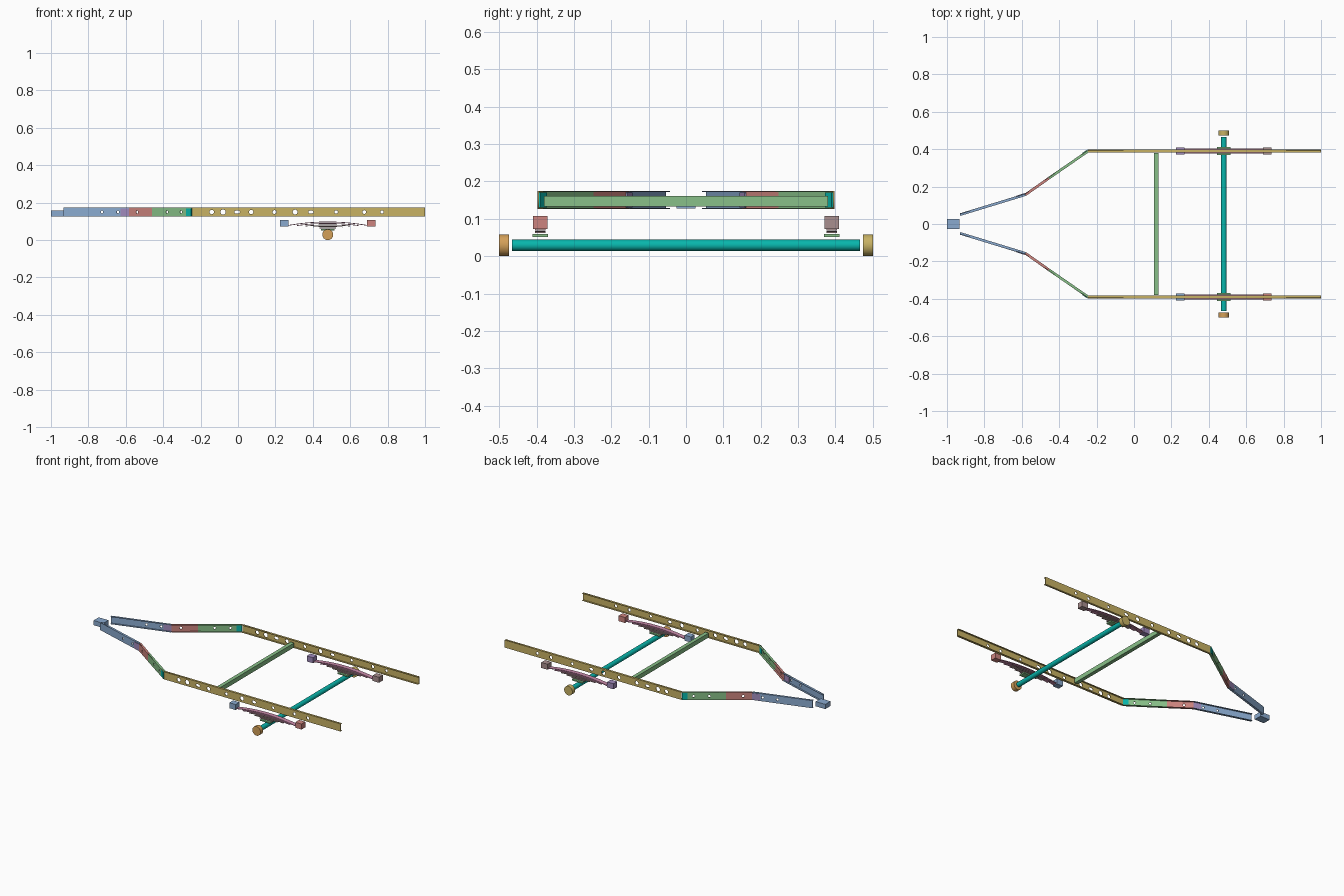
import bpy, bmesh
from math import sin, cos, pi, atan2
from mathutils import Matrix, Vector

cube = bpy.data.objects.get("Cube")
if cube:
    bpy.data.objects.remove(cube, do_unlink=True)


def material(name, *rgb):
    """Flat colour given as 0-255 display values."""
    lin = [((c / 255 + 0.055) / 1.055) ** 2.4 if c > 10 else c / 3295 for c in rgb]
    m = bpy.data.materials.new(name)
    m.use_nodes = True
    m.diffuse_color = (*lin, 1)
    m.node_tree.nodes["Principled BSDF"].inputs["Base Color"].default_value = (*lin, 1)
    return m


TAN = material("tan", 200, 178, 100)
ORANGE = material("orange", 212, 160, 88)
BLUE = material("blue", 138, 170, 207)
RED = material("red", 205, 132, 126)
GREEN = material("green", 136, 192, 136)
TEAL = material("teal", 8, 182, 172)
PURPLE = material("purple", 160, 138, 188)
BROWN = material("brown", 168, 142, 142)
PINK = material("pink", 200, 138, 170)

LOW, HIGH = 0.126, 0.174
MID = (LOW + HIGH) / 2
RAIL_Y = 0.39


def finish(bm, name, mat, mirrored=False):
    if mirrored:
        bm.transform(Matrix.Scale(-1, 4, (0, 1, 0)))
        bmesh.ops.reverse_faces(bm, faces=bm.faces[:])
    mesh = bpy.data.meshes.new(name)
    bm.to_mesh(mesh)
    bm.free()
    mesh.materials.append(mat)
    ob = bpy.data.objects.new(name, mesh)
    bpy.context.collection.objects.link(ob)
    return ob


def add_box(bm, lo, hi):
    lo, hi = Vector(lo), Vector(hi)
    scale = Matrix.Diagonal((*(hi - lo), 1))
    bmesh.ops.create_cube(bm, size=1, matrix=Matrix.Translation((lo + hi) / 2) @ scale)


def box(name, lo, hi, mat):
    bm = bmesh.new()
    add_box(bm, lo, hi)
    return finish(bm, name, mat)


def cylinder(name, x, z, y0, y1, r, mat):
    bm = bmesh.new()
    place = Matrix.Translation((x, (y0 + y1) / 2, z)) @ Matrix.Rotation(pi / 2, 4, "X")
    bmesh.ops.create_cone(bm, cap_ends=True, segments=32, radius1=r, radius2=r,
                          depth=abs(y1 - y0), matrix=place)
    ob = finish(bm, name, mat)
    for p in ob.data.polygons:
        p.use_smooth = len(p.vertices) == 4


def pierced_web(length, height, thick, holes):
    """Upright plate along x with oval holes given as (x, rx, rz)."""
    cu = bpy.data.curves.new("web_outline", "CURVE")
    cu.dimensions, cu.fill_mode, cu.extrude = "2D", "BOTH", thick / 2
    h = height / 2
    loops = [[(0, -h), (length, -h), (length, h), (0, h)]]
    for x, rx, rz in holes:
        loops.append([(x + rx * cos(a * pi / 8), rz * sin(a * pi / 8)) for a in range(16)])
    for loop in loops:
        sp = cu.splines.new("POLY")
        sp.points.add(len(loop) - 1)
        for p, (x, z) in zip(sp.points, loop):
            p.co = (x, z, 0, 1)
        sp.use_cyclic_u = True
    ob = bpy.data.objects.new("web_outline", cu)
    bpy.context.collection.objects.link(ob)
    graph = bpy.context.evaluated_depsgraph_get()
    mesh = bpy.data.meshes.new_from_object(ob.evaluated_get(graph))
    bm = bmesh.new()
    bm.from_mesh(mesh)
    bpy.data.objects.remove(ob)
    bpy.data.curves.remove(cu)
    bpy.data.meshes.remove(mesh)
    bmesh.ops.remove_doubles(bm, verts=bm.verts[:], dist=1e-5)
    bm.transform(Matrix.Rotation(pi / 2, 4, "X"))
    bmesh.ops.recalc_face_normals(bm, faces=bm.faces[:])
    return bm


def channel(name, a, b, mat, mirrored, holes=()):
    """C channel from a to b, open to the inside of the frame."""
    a, b = Vector(a), Vector(b)
    d = b - a
    length = d.length
    local = [((x - a.x) * length / d.x, rx, rz) for x, rx, rz in holes]
    bm = pierced_web(length, HIGH - LOW, 0.004, local)
    bm.transform(Matrix.Translation((0, 0.005, 0)))
    h = (HIGH - LOW) / 2
    for z in (-h, h - 0.003):
        add_box(bm, (0, -0.007, z), (length, 0.004, z + 0.003))
    bm.transform(Matrix.Translation((a.x, a.y, MID)) @ Matrix.Rotation(atan2(d.y, d.x), 4, "Z"))
    return finish(bm, name, mat, mirrored)


def splice(name, a, b, mat, mirrored):
    """Solid joint plate hugging the web of a channel."""
    a, b = Vector(a), Vector(b)
    d = b - a
    bm = bmesh.new()
    add_box(bm, (0, 0.0, LOW + 0.004), (d.length, 0.009, HIGH - 0.004))
    bm.transform(Matrix.Translation((a.x, a.y, 0)) @ Matrix.Rotation(atan2(d.y, d.x), 4, "Z"))
    finish(bm, name, mat, mirrored)


def leaf(name, half, z, mat, mirrored):
    """Thin arched strip, sagging towards its ends."""
    bm = bmesh.new()
    n, rows = 16, []
    for i in range(n + 1):
        t = half * (2 * i / n - 1)
        zc = z - 0.42 * t * t
        rows.append([bm.verts.new((AXLE_X + t, RAIL_Y + y, zc + dz)) for y, dz in
                     ((-0.014, 0), (0.014, 0), (0.014, 0.004), (-0.014, 0.004))])
    for r, s in zip(rows, rows[1:]):
        for k in range(4):
            bm.faces.new((r[k], r[k - 1], s[k - 1], s[k]))
    bm.faces.new(rows[0])
    bm.faces.new(rows[-1][::-1])
    bmesh.ops.recalc_face_normals(bm, faces=bm.faces[:])
    finish(bm, name, mat, mirrored)


AXLE_X, AXLE_Z = 0.48, 0.029
FRONT, BEND, MID_BEND, REAR = (-0.93, 0.05), (-0.58, 0.157), (-0.455, 0.245), (-0.245, RAIL_Y)
RAIL_HOLES = [(-0.14, 0.012, 0.012), (-0.08, 0.014, 0.014), (-0.005, 0.015, 0.009),
              (0.07, 0.012, 0.012), (0.195, 0.01, 0.01), (0.305, 0.013, 0.013),
              (0.39, 0.014, 0.009), (0.525, 0.009, 0.009), (0.675, 0.01, 0.01),
              (0.77, 0.009, 0.009)]


def small(*xs):
    return [(x, 0.007, 0.008) for x in xs]


for side, s in (("left", 1), ("right", -1)):
    flip = s < 0
    # Side rail and the bent drawbar arm
    channel(f"rail_{side}", REAR, (1, RAIL_Y), TAN, flip, RAIL_HOLES)
    channel(f"arm_rear_{side}", MID_BEND, REAR, GREEN, flip, small(-0.375, -0.3))
    channel(f"arm_middle_{side}", BEND, MID_BEND, RED, flip, small(-0.535))
    channel(f"arm_front_{side}", FRONT, BEND, BLUE, flip, small(-0.725, -0.64))
    splice(f"rear_joint_{side}", (-0.272, 0.3715), REAR, TEAL, flip)
    splice(f"front_joint_{side}", (-0.625, 0.143), BEND, PURPLE, flip)

    # Leaf spring pack
    for i, (half, z) in enumerate(((0.22, 0.095), (0.165, 0.087), (0.12, 0.079),
                                   (0.08, 0.071), (0.045, 0.063))):
        leaf(f"spring_leaf_{i + 1}_{side}", half, z, PINK if i < 2 else BROWN, flip)
    y = s * RAIL_Y
    box(f"spring_plate_{side}", (0.443, y - 0.021, 0.051), (0.517, y + 0.021, 0.059), GREEN)

    # Spring hanger blocks
    for end, x, mat in (("front", 0.247, BLUE if flip else PURPLE),
                        ("rear", 0.712, RED if flip else BROWN)):
        box(f"hanger_{end}_{side}", (x - 0.022, y - 0.019, 0.072),
            (x + 0.022, y + 0.019, 0.107), mat)

    # Wheel hub
    cylinder(f"hub_{side}", AXLE_X, AXLE_Z, s * 0.473, s * 0.5, 0.029,
             ORANGE if flip else TAN)

# Axle, cross member and hitch
cylinder("axle", AXLE_X, AXLE_Z, -0.466, 0.466, 0.015, TEAL)
box("cross_member", (0.106, -0.38, 0.133), (0.13, 0.38, 0.161), GREEN)
box("hitch", (-1, -0.026, 0.127), (-0.932, 0.026, 0.157), BLUE)
